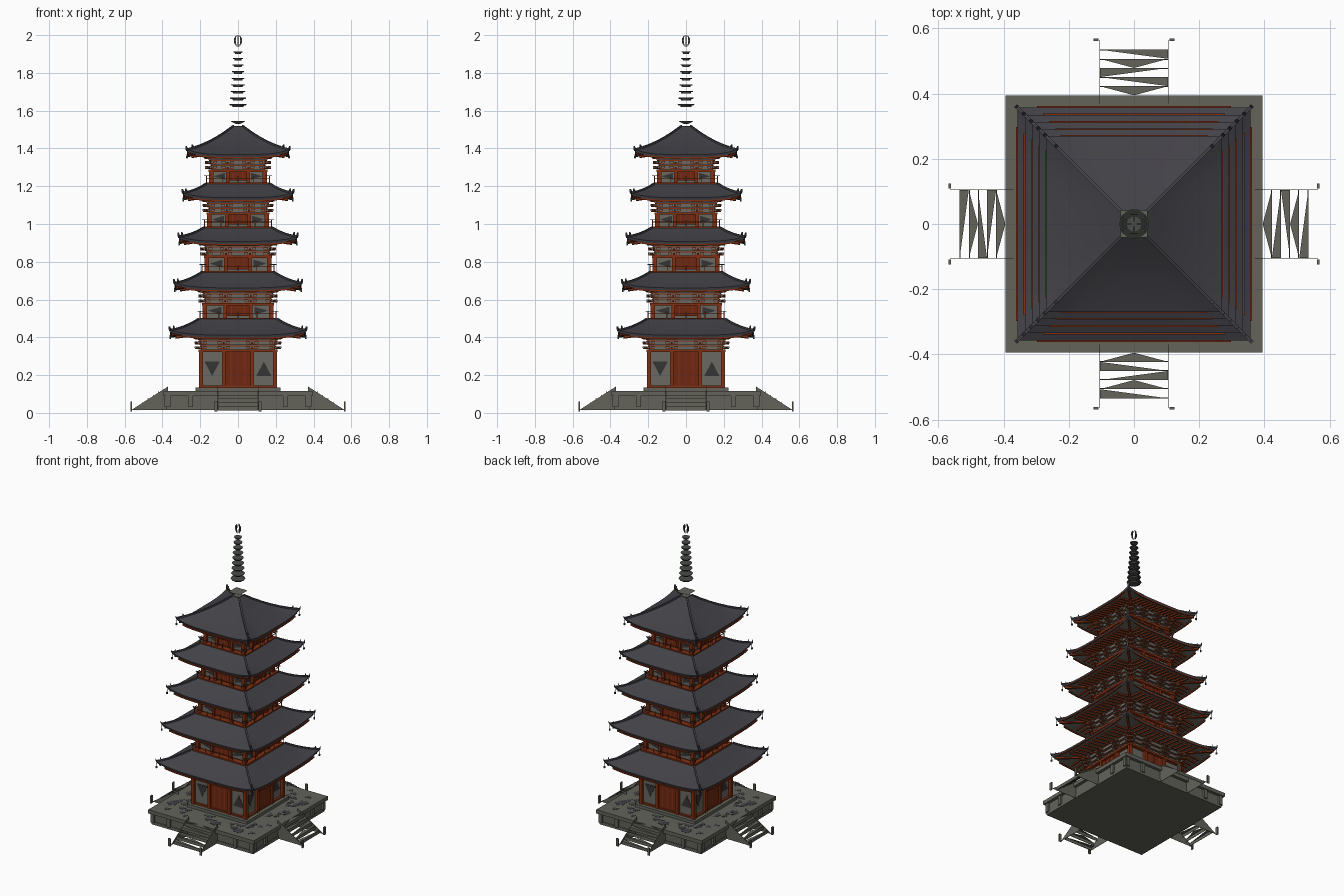
import bpy, bmesh, math, random
from mathutils import Matrix, Vector

cube = bpy.data.objects.get("Cube")
if cube:
    bpy.data.objects.remove(cube)


def material(name, rgb):
    m = bpy.data.materials.new(name)
    m.use_nodes = True
    m.diffuse_color = (*rgb, 1)
    m.node_tree.nodes["Principled BSDF"].inputs["Base Color"].default_value = (*rgb, 1)
    return m


SLATE = material("slate roof", (0.055, 0.053, 0.063))
STONE = material("grey stone", (0.125, 0.125, 0.105))
RED = material("vermilion wood", (0.22, 0.029, 0.006))
DOOR = material("dark red door", (0.155, 0.020, 0.006))
PLASTER = material("weathered plaster", (0.145, 0.14, 0.12))
DARK = material("dark lattice", (0.035, 0.035, 0.036))
BRONZE = material("dark bronze", (0.065, 0.072, 0.064))


class Part:
    """Collects shapes for one object; side shapes use (along, outward, up)."""

    def __init__(self):
        self.bm = bmesh.new()

    def prism(self, a, b):
        """Solid between two matching outlines."""
        va = [self.bm.verts.new(p) for p in a]
        vb = [self.bm.verts.new(p) for p in b]
        n = len(a)
        self.bm.faces.new(va)
        self.bm.faces.new(vb[::-1])
        for i in range(n):
            j = (i + 1) % n
            self.bm.faces.new((va[j], va[i], vb[i], vb[j]))

    def sides(self, a, b):
        """The same solid on all four sides."""
        for k in range(4):
            turn = Matrix.Rotation(k * math.pi / 2, 3, 'Z')
            self.prism(*[[turn @ Vector((u, -d, z)) for u, d, z in o] for o in (a, b)])

    def box(self, u0, u1, d0, d1, z0, z1):
        base = [(u0, d0), (u1, d0), (u1, d1), (u0, d1)]
        self.sides([(*p, z0) for p in base], [(*p, z1) for p in base])

    def slab(self, r, z0, z1, r1=None):
        def square(s, z):
            return [(-s, -s, z), (s, -s, z), (s, s, z), (-s, s, z)]
        self.prism(square(r, z0), square(r1 or r, z1))

    def beam(self, p, q, w, h):
        """Bar from p to q, repeated on four sides."""
        p, q = Vector(p), Vector(q)
        across = (q - p).cross(Vector((0, 0, 1))).normalized() * w / 2
        up = Vector((0, 0, h / 2))
        ring = [across + up, across - up, -across - up, -across + up]
        self.sides([p + o for o in ring], [q + o for o in ring])

    def done(self, name, *mats):
        bmesh.ops.recalc_face_normals(self.bm, faces=self.bm.faces)
        mesh = bpy.data.meshes.new(name)
        self.bm.to_mesh(mesh)
        self.bm.free()
        for m in mats:
            mesh.materials.append(m)
        obj = bpy.data.objects.new(name, mesh)
        bpy.context.collection.objects.link(obj)
        return obj


# Stone platform with a foot course, coping and wall pilasters
p = Part()
p.slab(0.38, 0.015, 0.035)
p.slab(0.375, 0.035, 0.09)
p.slab(0.395, 0.09, 0.115)
p.slab(0.225, 0.115, 0.135)
for u in (-0.37, -0.25, 0.25, 0.37):
    p.box(u - 0.012, u + 0.012, 0.37, 0.388, 0.03, 0.095)
p.done("platform", STONE)

# Scattered darker paving slabs
random.seed(4)
p = Part()
for i in range(18):
    u, d = random.uniform(-0.36, 0.24), random.uniform(0.24, 0.35)
    w = random.uniform(0.03, 0.08)
    tile = [(u, d), (u + w, d - 0.006), (u + w * 0.7, d + 0.028), (u + 0.01, d + 0.018)]
    p.sides([(*c, 0.113) for c in tile], [(*c, 0.1165) for c in tile])
p.done("dark_paving", SLATE)

# Stairs on every side: risers, broken treads, sloping cheek walls, end posts
p = Part()
for i in range(5):
    d, z = 0.535 - i * 0.028, 0.012 + i * 0.021
    p.box(-0.105, 0.105, d - 0.003, d, z, z + 0.021)
    tread = [(-0.105, d), (0.105, d), ((-0.105, 0, 0.105)[i % 3], d - 0.028)]
    p.sides([(*c, z + 0.019) for c in tread], [(*c, z + 0.021) for c in tread])
for s in (-1, 1):
    cheek = [(0.37, 0.015), (0.565, 0.015), (0.37, 0.14)]
    p.sides([(s * 0.106, *c) for c in cheek], [(s * 0.108, *c) for c in cheek])
    p.box(s * 0.117 - 0.008, s * 0.117 + 0.008, 0.561, 0.569, 0.008, 0.06)
p.done("stairs", STONE)


def roof(tag, eave, z, inner, top, sag, body):
    """Curved hipped roof with upturned corners, ridges, rafters and bells."""
    lift = 0.025

    def at(t, s, drop=0):
        r = eave + (inner - eave) * s
        rise = (top - z) * (s - sag * s * (1 - s))
        return Vector((t * r, r, z + rise - drop + lift * (1 - s) ** 2 * t ** 4))

    def under(t, s):
        r = eave - 0.004 + (body - eave) * s
        return Vector((t * r, r, z - 0.014 + 0.022 * s + lift * (1 - s) ** 2 * t ** 4))

    # tiled shell
    n, m = 12, 6
    rows = [[at(-1 + 2 * i / n, j / m) for i in range(n + 1)] for j in range(m, -1, -1)]
    rows += [[under(-1 + 2 * i / n, j / 3) for i in range(n + 1)] for j in range(4)]
    p = Part()
    for k in range(4):
        turn = Matrix.Rotation(k * math.pi / 2, 3, 'Z')
        grid = [[p.bm.verts.new(turn @ Vector((v.x, -v.y, v.z))) for v in row] for row in rows]
        for j in range(len(grid) - 1):
            for i in range(n):
                f = p.bm.faces.new((grid[j][i], grid[j + 1][i], grid[j + 1][i + 1], grid[j][i + 1]))
                f.material_index = int(j > m)
                f.smooth = j != m
    bmesh.ops.remove_doubles(p.bm, verts=p.bm.verts, dist=0.0005)
    shell = p.done(tag + "_roof", SLATE, PLASTER)
    bpy.ops.object.select_all(action='DESELECT')
    shell.select_set(True)
    bpy.context.view_layer.objects.active = shell
    bpy.ops.object.shade_smooth_by_angle(angle=math.radians(30))

    # hip ridges with raised end tiles
    p = Part()
    for j in range(m):
        p.beam(at(1, j / m, -0.002), at(1, (j + 1) / m, -0.002), 0.010, 0.010)
    tip = at(1, 0)
    p.beam(tip, tip + Vector((0.005, 0.005, 0.014)), 0.012, 0.014)
    p.beam(at(1, 0.14), at(1, 0.11) + Vector((0, 0, 0.016)), 0.01, 0.012)
    p.done(tag + "_hip_ridges", SLATE)

    # rafters between the corners, corner beams and the eave board
    p = Part()
    count = 12
    for i in range(count + 1):
        u = (body + 0.02) * (-1 + 2 * i / count)
        start = max(body, abs(u))
        s0 = (eave - 0.004 - start) / (eave - body)
        a, b = under(u / start, s0), under(u / (eave - 0.03), 0.15)
        for v in (a, b):
            v.x, v.z = u, v.z - 0.004
        p.beam(a, b, 0.009, 0.010)
    p.beam(under(1, 1) - Vector((0, 0, 0.008)), under(1, 0.05) - Vector((0, 0, 0.006)), 0.014, 0.014)
    for i in range(1, n - 1):
        a, b = [at(-1 + 2 * k / n, 0, 0.017) for k in (i, i + 1)]
        p.beam(a, b, 0.007, 0.008)
    p.done(tag + "_rafters", RED)

    # wind bells hanging at the corners
    p = Part()
    x, y, h = tip - Vector((0, 0, 0.018))
    p.box(x - 0.001, x + 0.001, y - 0.001, y + 0.001, h - 0.014, h + 0.01)
    p.box(x - 0.004, x + 0.004, y - 0.004, y + 0.004, h - 0.026, h - 0.014)
    p.done(tag + "_wind_bells", BRONZE)


def storey(tag, half, z0, z1, z2, balcony):
    """Walls from z0 to z1, then bracket tiers up to z2."""
    bay = half * 0.38
    p = Part()
    p.slab(half - 0.012, z0, z2)
    p.done(tag + "_walls", PLASTER)

    # columns, lintel, ground sill and door stiles
    p = Part()
    for u in (-half, -bay, bay, half):
        p.box(u - 0.009, u + 0.009, half - 0.014, half + 0.008, z0, z1)
    p.box(-half - 0.012, half + 0.012, half - 0.014, half + 0.010, z1 - 0.013, z1)
    if not balcony:
        p.box(-half, half, half - 0.014, half + 0.003, z0, z0 + 0.012)
    for u in (-bay / 2, 0, bay / 2):
        p.box(u - 0.003, u + 0.003, half - 0.012, half - 0.001, z0 + 0.016, z1 - 0.013)
    p.done(tag + "_frame", RED)

    # double door leaves
    p = Part()
    p.box(0.009 - bay, bay - 0.009, half - 0.012, half - 0.003, z0 + 0.012, z1 - 0.013)
    p.done(tag + "_doors", DOOR)

    # lattice window plates
    p = Part()
    c, w, mid = (half + bay) / 2, (half - bay) * 0.33, (z0 + z1) / 2
    h = (z1 - z0) * (0.26 if balcony else 0.19)
    for s in (-1, 1):
        if balcony:
            tri = [(s * (c + w), mid), (s * (c - w), mid - h), (s * (c - w), mid + h)]
        else:
            tri = [(s * c, mid + s * h), (s * c - w, mid - s * h), (s * c + w, mid - s * h)]
        p.sides([(u, half - 0.013, z) for u, z in tri], [(u, half - 0.009, z) for u, z in tri])
    p.done(tag + "_windows", DARK)

    # stepped bracket beams, with arms and bearing blocks
    wood, blocks = Part(), Part()
    step = (z2 - z1) / 3
    for t in range(3):
        z, d = z1 + t * step, half + 0.002 + t * 0.008
        wood.box(-d, d, d - 0.008, d, z + step * 0.68, z + step * 0.88)
        blocks.box(-d + 0.01, d - 0.01, half - 0.015, d - 0.004, z, z + step)
        for u in (-half, -bay, bay, half):
            wood.box(u - 0.005, u + 0.005, half - 0.01, d + 0.012, z + step * 0.2, z + step * 0.55)
            wood.box(u - 0.03, u + 0.03, d - 0.006, d + 0.003, z + step * 0.1, z + step * 0.3)
            for o in (-0.022, 0.022):
                blocks.box(u + o - 0.010, u + o + 0.010, d - 0.006, d + 0.008, z + step * 0.3, z + step * 0.68)
        wood.beam((half, half, z + step * 0.4), (d + 0.015, d + 0.015, z + step * 0.4), 0.012, step * 0.45)
    wood.done(tag + "_brackets", RED)
    blocks.done(tag + "_bracket_blocks", PLASTER)

    # balcony floor, low railing and bronze rail ends
    if balcony:
        p, ends = Part(), Part()
        r = half + 0.024
        p.slab(r, z0 - 0.012, z0 + 0.002)
        p.box(-r, r, r - 0.003, r, z0 + 0.024, z0 + 0.027)
        for i in range(5):
            u = -r + r * i / 2
            p.box(u - 0.002, u + 0.002, r - 0.003, r, z0, z0 + 0.036)
        for s in (-1, 1):
            a, b = sorted((s * (r - 0.025), s * (r + 0.012)))
            ends.box(a, b, r - 0.004, r, z0 + 0.036, z0 + 0.040)
        p.done(tag + "_balcony", RED)
        ends.done(tag + "_rail_ends", BRONZE)


# Five storeys: half-width, wall base, wall top, eave height, eave half, roof inner half, roof top, sag
LEVELS = [
    ("first", 0.198, 0.132, 0.335, 0.412, 0.358, 0.208, 0.496, 0.15),
    ("second", 0.178, 0.500, 0.582, 0.662, 0.335, 0.192, 0.743, 0.15),
    ("third", 0.168, 0.748, 0.832, 0.908, 0.312, 0.180, 0.980, 0.15),
    ("fourth", 0.155, 0.985, 1.062, 1.140, 0.290, 0.167, 1.213, 0.15),
    ("fifth", 0.144, 1.217, 1.288, 1.368, 0.270, 0.025, 1.517, 0.3),
]
for tag, half, z0, z1, z2, eave, inner, top, sag in LEVELS:
    storey(tag, half, z0, z1, z2, tag != "first")
    roof(tag, eave, z2, inner, top, sag, half)

# Finial base above the roof peak
p = Part()
p.slab(0.024, 1.505, 1.520)
p.slab(0.012, 1.530, 1.546, 0.042)
p.done("finial_base", STONE)

# Floating stack of tapering finial rings
p = Part()
circle = [(math.cos(a * math.pi / 5), math.sin(a * math.pi / 5)) for a in range(10)]
for i in range(9):
    r, z = 0.046 - i * 0.0026, 1.634 + i * 0.035
    for outer, low, high in ((r, z - 0.006, z), (r * 0.7, z - 0.014, z - 0.006)):
        p.prism([(outer * 0.9 * x, outer * 0.9 * y, low) for x, y in circle],
                [(outer * x, outer * y, high) for x, y in circle])
p.done("finial_rings", BRONZE)

# Flame blades at the very top
p = Part()
blade = [(0.007, 1.937), (0.022, 1.962), (0.020, 1.985), (0.008, 2.0), (0.012, 1.97)]
p.sides([(-0.002, *c) for c in blade], [(0.002, *c) for c in blade])
p.done("flame_finial", BRONZE)
